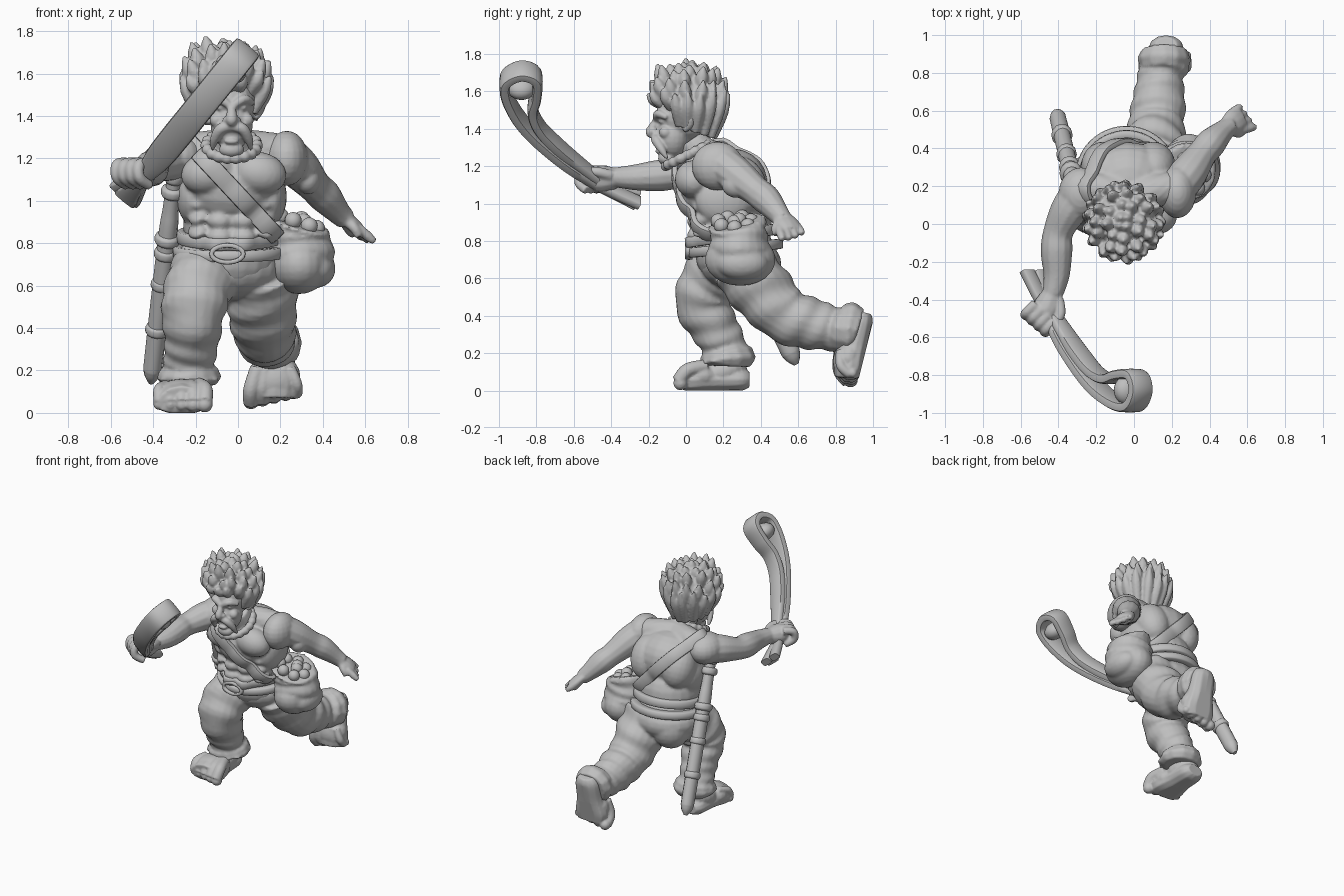
import bpy, bmesh, math, random
from math import sin, cos, tau, copysign, radians
from mathutils import Vector, Matrix, Euler
from mathutils.bvhtree import BVHTree

random.seed(4)
if bpy.data.objects.get("Cube"):
    bpy.data.objects.remove(bpy.data.objects["Cube"])
clay = bpy.data.materials.new("clay_grey")
clay.use_nodes = True
clay.diffuse_color = (.52, .52, .52, 1)
clay.node_tree.nodes["Principled BSDF"].inputs["Base Color"].default_value = clay.diffuse_color

def spline(points, steps=6, closed=False):
    """Catmull-Rom samples through points of any dimension."""
    p, out = [Vector(q) for q in points], []
    n = len(p)
    for i in range(n if closed else n - 1):
        a, b, c, d = (p[(i + k) % n if closed else min(max(i + k, 0), n - 1)] for k in (-1, 0, 1, 2))
        for t in (k / steps for k in range(steps)):
            out.append(b + (c - a) * (t / 2) + (a * 2 - b * 5 + c * 4 - d) * (t * t / 2)
                       + (b * 3 - a - c * 3 + d) * (t ** 3 / 2))
    return out if closed else out + [p[-1]]

def skin(bm, rings, closed=False):
    """Bridge rings of points with quads and cap open ends."""
    rows = [[bm.verts.new(v) for v in ring] for ring in rings]
    for r in range(len(rows) if closed else len(rows) - 1):
        a, b = rows[r], rows[(r + 1) % len(rows)]
        for i in range(len(a)):
            j = (i + 1) % len(a)
            bm.faces.new((a[i], a[j], b[j], b[i]))
    if not closed:
        bm.faces.new(rows[0][::-1])
        bm.faces.new(rows[-1])

def tube(bm, points, flat=1, folds=0, ref=(1, 0, 0), sides=12):
    """Round limb; each point is x, y, z, radius."""
    path, rings = spline(points), []
    for i, q in enumerate(path):
        tangent = (path[min(i + 1, len(path) - 1)] - path[max(i - 1, 0)]).to_3d().normalized()
        s = tangent.cross(Vector(ref)).normalized()
        u, ring = s.cross(tangent), []
        for a in (tau * k / sides for k in range(sides)):
            r = q[3] * (1 + folds * sin(i * 1.3 + 2 * sin(a + i / 9)) + folds * sin(3 * a + i / 2) / 2)
            ring.append(q.to_3d() + (s * cos(a) * flat + u * sin(a)) * r)
        rings.append(ring)
    skin(bm, rings)

def blob(bm, centre, size, rot=(0, 0, 0)):
    size = (size,) * 3 if isinstance(size, float) else size
    place = Matrix.LocRotScale(Vector(centre), Euler(rot), Vector(size))
    bmesh.ops.create_uvsphere(bm, u_segments=20, v_segments=12, radius=1, matrix=place)

def band(bm, points, side, widths, thick, closed=False):
    """Flat rounded strap along points; side is its width direction."""
    rings, n = [], len(points)
    for i, p in enumerate(points):
        after, before = points[(i + 1) % n if closed else min(i + 1, n - 1)], points[i - 1 if closed else max(i - 1, 0)]
        out, ring = (after - before).cross(side).normalized(), []
        for c, s in ((cos(tau * k / 12), sin(tau * k / 12)) for k in range(12)):
            ring.append(p + side * copysign(abs(c) ** .4, c) * widths[i] / 2 + out * copysign(abs(s) ** .5, s) * thick / 2)
        rings.append(ring)
    skin(bm, rings, closed)

def finish(name, bm, voxel=0, smooth=2):
    """Make the object; with a voxel size its pieces are fused into one skin."""
    bmesh.ops.recalc_face_normals(bm, faces=bm.faces)
    mesh = bpy.data.meshes.new(name)
    bm.to_mesh(mesh)
    bm.clear()
    mesh.materials.append(clay)
    mesh.shade_smooth()
    obj = bpy.data.objects.new(name, mesh)
    bpy.context.collection.objects.link(obj)
    if voxel:
        fuse, soften = obj.modifiers.new("fuse", "REMESH"), obj.modifiers.new("soften", "SMOOTH")
        fuse.mode, fuse.voxel_size, fuse.use_smooth_shade = "VOXEL", voxel, True
        soften.factor, soften.iterations = .5, smooth
    else:
        mesh.set_sharp_from_angle(angle=radians(50))
    return obj

def wrap(name, body, centre, normal, width, thick):
    """Closed strap that hugs the body in a tilted plane."""
    bpy.context.view_layer.update()
    tree = BVHTree.FromObject(body, bpy.context.evaluated_depsgraph_get())
    n, c, points = Vector(normal).normalized(), Vector(centre), []
    u = n.cross(Vector((0, 1, 0))).normalized()
    for a in (tau * k / 24 for k in range(24)):
        d = u * cos(a) + n.cross(u) * sin(a)
        points.append(tree.ray_cast(c + d * 2, -d)[0] + d * thick * .3)
    points = spline(points, 3, True)
    band(bm, points, n, [width] * len(points), thick, True)
    finish(name, bm)

# Torso with chest, belly and back muscles
bm = bmesh.new()
blob(bm, (-.03, .2, 1.09), (.25, .24, .2), (.4, 0, 0))
blob(bm, (-.04, .25, .88), (.22, .21, .2))
blob(bm, (-.04, .27, .72), (.23, .22, .17))
tube(bm, [(-.02, .14, 1.18, .12), (-.03, .03, 1.34, .08)])
for s in (-1, 1):
    blob(bm, (-.02 + s * .12, .04, 1.13), (.13, .1, .1), (.2, s * .2, 0))
    blob(bm, (-.03 + s * .13, .31, 1.1), (.12, .12, .16), (.4, 0, 0))
    blob(bm, (-.03 + s * .19, .2, 1.02), (.07, .15, .13))
    tube(bm, [(-.02, .14, 1.26, .08), (-.02 + s * .14, .18, 1.24, .09), (-.02 + s * .24, .19, 1.22, .09)])
    for k in range(3):
        blob(bm, (-.03 + s * .055, .055, .83 + k * .075), (.06, .05, .04))
        blob(bm, (-.03 + s * .16, .1, .86 + k * .07), (.05, .07, .03), (.4, s * .5, 0))
torso = finish("torso", bm, .012)

# Trousers: one seat and two creased legs with cuffs
blob(bm, (-.04, .29, .68), (.25, .22, .15))
for s in (-1, 1):
    blob(bm, (-.03 + s * .09, .35, .64), (.14, .14, .15))
tube(bm, [(-.14, .24, .7, .16), (-.19, .13, .59, .16), (-.21, .09, .47, .15), (-.22, .15, .34, .13),
          (-.23, .2, .24, .12), (-.23, .21, .17, .12)], folds=.045, sides=20)
tube(bm, [(-.23, .2, .24, .1), (-.23, .21, .2, .14), (-.23, .22, .16, .15), (-.23, .22, .13, .12)], folds=.03)
tube(bm, [(.1, .3, .68, .17), (.11, .4, .54, .17), (.12, .52, .41, .15), (.13, .66, .36, .14),
          (.14, .78, .33, .12), (.15, .86, .32, .11)], folds=.045, sides=20)
tube(bm, [(.15, .79, .34, .1), (.16, .83, .33, .13), (.16, .88, .33, .14), (.16, .92, .32, .12)], folds=.03)
finish("trousers", bm, .012)

# Bare feet, modelled toes forward on a flat sole, then placed
for name, place, tilt, side in (("right_foot", (-.265, .14, 0), 0, -1), ("left_foot", (.17, .96, .21), radians(76), 1)):
    tube(bm, [(0, .2, .06, .06), (0, .15, .06, .09), (0, .02, .06, .1), (0, -.09, .06, .125), (0, -.16, .05, .11)], flat=.7)
    blob(bm, (0, .05, .1), (.1, .14, .08), (.3, 0, 0))
    blob(bm, (0, -.06, .08), (.125, .11, .08))
    for k in range(5):
        x, r = side * (k - 2) * .054, .038 - k * .003
        tube(bm, [(x * .7, -.03, .13, r), (x, -.13 + k * .006, .11, r), (x, -.18 + k * .01, .05, r)])
        blob(bm, (x, -.17 + k * .01, .04), r)
    for v in bm.verts:
        v.co.z = max(v.co.z, 0)
    finish(name, bm, .008, 1).matrix_world = Matrix.LocRotScale(Vector(place), Euler((tilt, 0, 0)), None)

# Left arm swung back with an open hand
blob(bm, (.23, .17, 1.2), (.1, .14, .13))
tube(bm, [(.22, .18, 1.22, .1), (.29, .27, 1.15, .1), (.36, .37, 1.07, .08), (.41, .43, 1.02, .08),
          (.47, .49, .95, .06), (.51, .52, .91, .05)])
blob(bm, (.33, .27, 1.1), (.06, .08, .07))
across = Vector((-.5, .7, .2))
tube(bm, [(.48, .5, .94, .05), (.53, .54, .89, .07), (.56, .56, .85, .07)], flat=.55, ref=across)
for k in (-1.5, -.5, .5, 1.5):
    a, b = Vector((.54, .54, .88)) + across * k * .04, Vector((.605, .57, .81 + abs(k) * .008)) + across * k * .052
    tube(bm, [(*a, .024), (*a.lerp(b, .6), .023), (*b, .016)])
tube(bm, [(.51, .5, .91, .028), (.55, .48, .87, .024), (.57, .48, .83, .018)])
finish("left_arm", bm, .009)

# Right arm reaching forward with a closed fist
blob(bm, (-.28, .16, 1.21), (.12, .14, .11))
tube(bm, [(-.25, .19, 1.21, .11), (-.34, .08, 1.19, .1), (-.4, -.04, 1.16, .08), (-.41, -.14, 1.15, .085),
          (-.41, -.27, 1.14, .07), (-.43, -.37, 1.14, .055)])
tube(bm, [(-.43, -.36, 1.14, .05), (-.46, -.44, 1.13, .075), (-.48, -.5, 1.13, .065)])
for k in range(4):
    x, y = -.54 + k * .035, -.44 - k * .03
    tube(bm, [(x + .02, y + .02, 1.18, .026), (x - .03, y - .03, 1.17, .027), (x - .03, y - .04, 1.11, .027),
              (x + .02, y, 1.07, .024)])
tube(bm, [(-.4, -.4, 1.15, .03), (-.39, -.48, 1.17, .027), (-.43, -.54, 1.17, .02)])
finish("right_arm", bm, .009)

# Sling: folded band looping round a stone, with trailing ends
across = Vector((.78, 0, -.63))

def sling_at(s, y, w=0):
    return Vector((-.4 + .63 * s, y, 1.17 + .78 * s)) + across * w

loop = spline([(-.2, -.27, .12), (-.09, -.46, .08), (.04, -.61, .13), (.17, -.74, .14), (.3, -.85, .14), (.42, -.92, .14),
               (.55, -.965, .14), (.64, -.96, .14), (.69, -.88, .14), (.65, -.8, .14), (.53, -.8, .13),
               (.42, -.82, .12), (.3, -.78, .12), (.17, -.68, .12), (.04, -.56, .1), (-.09, -.43, .07)])
band(bm, [sling_at(s, y) for s, y, width in loop], across, [q.z for q in loop], .055)
for w in (-.06, .03):
    band(bm, [sling_at(-.09, -.46), sling_at(-.14, -.36, w / 2), sling_at(-.19, -.25, w)], across, [.08] * 3, .05)
finish("sling", bm)
blob(bm, sling_at(.58, -.88), (.08, .08, .06), (0, .7, 0))
finish("sling_stone", bm)

# Head, face and drooping moustache
fx = -.03
blob(bm, (fx, -.01, 1.48), (.12, .15, .15))
blob(bm, (fx, -.07, 1.36), (.1, .09, .12))
blob(bm, (fx, -.1, 1.24), (.06, .05, .04))
tube(bm, [(fx, -.14, 1.47, .018), (fx, -.17, 1.42, .023), (fx, -.19, 1.38, .027), (fx, -.16, 1.37, .02)])
blob(bm, (fx, -.14, 1.28), (.035, .025, .016))
for s in (-1, 1):
    tube(bm, [(fx + s * .01, -.16, 1.45, .018), (fx + s * .06, -.15, 1.48, .022), (fx + s * .1, -.1, 1.46, .015)])
    blob(bm, (fx + s * .05, -.13, 1.44), (.024, .016, .014))
    blob(bm, (fx + s * .07, -.11, 1.38), .034)
    blob(bm, (fx + s * .025, -.17, 1.38), .018)
    tube(bm, [(fx, -.16, 1.35, .022), (fx + s * .05, -.16, 1.34, .027), (fx + s * .08, -.13, 1.29, .022),
              (fx + s * .09, -.1, 1.24, .008)])
    tube(bm, [(fx + s * .11, -.01, 1.39, .014), (fx + s * .13, .02, 1.42, .02), (fx + s * .14, .02, 1.46, .022),
              (fx + s * .12, -.02, 1.47, .014)])
finish("head", bm, .0075)

# Hair: pointed locks in rings, swept up from the hairline
crown = Vector((-.055, .01, 0))
blob(bm, crown + Vector((0, .01, 1.57)), (.16, .17, .14))
for n, low, height, reach, top in ((17, .13, 1.4, .22, 1.6), (15, .14, 1.5, .205, 1.67), (12, .12, 1.58, .165, 1.73),
                                   (8, .07, 1.63, .1, 1.76), (4, .02, 1.65, .03, 1.77)):
    for k in range(n):
        a = tau * (k + random.uniform(-.2, .2)) / n + n
        d, up = Vector((cos(a), sin(a), 0)), Vector((0, 0, 1))
        hairline = (-.05 * d.y if n > 14 else 0) + (.07 if n == 17 and d.y < -.5 else 0)
        base, tip = crown + d * low + up * (height + hairline), crown + d * reach + up * (top + random.uniform(-.02, .02))
        tube(bm, [(*base, .026), (*base.lerp(tip, .6), .036), (*tip, .007)], ref=d.cross(up), sides=8)
finish("hair", bm, .009, 1)

# Beaded neck ring
for a in (tau * k / 18 for k in range(18)):
    blob(bm, (fx + .12 * cos(a), .01 + .12 * sin(a), 1.26 + .06 * sin(a)), .029)
finish("neck_ring", bm, .01, 1)

# Shoulder strap, sash, belt and buckle
wrap("shoulder_strap", torso, (-.04, .2, 1.07), (.73, 0, .68), .085, .035)
wrap("sash", torso, (-.04, .26, .83), (0, -.15, 1), .06, .05)
wrap("belt", torso, (-.04, .26, .76), (0, -.1, 1), .055, .06)
ring = [Vector((-.05 + .075 * cos(tau * k / 20), .015, .75 + .04 * sin(tau * k / 20))) for k in range(20)]
band(bm, ring, Vector((0, 1, 0)), [.04] * 20, .022, True)
finish("buckle", bm)

# Bag of stones on the left hip
blob(bm, (.29, .29, .7), (.14, .19, .14))
blob(bm, (.37, .3, .68), (.09, .14, .09))
tube(bm, [(.3, .3, .64, .13), (.29, .29, .76, .16), (.27, .28, .85, .15), (.28, .27, .9, .155)], folds=.05, sides=20)
finish("bag", bm, .012)
for k in range(9):
    a, r = tau * k / 7, .09 if k < 7 else .03
    blob(bm, (.28 + r * cos(a), .26 + r * sin(a), (.9 if k < 7 else .93) - .03 * cos(a)), .04)
finish("bag_stones", bm)

# Sheathed blade with collars on the right hip
def along(t, r):
    return (*Vector((-.3, .13, 1.11)).lerp(Vector((-.41, .59, .14)), t), r)

tube(bm, [along(0, .035), along(.15, .038), along(.3, .045), along(.85, .045), along(.95, .04), along(1, .012)], flat=1.15)
for t, r in ((0, .045), (.07, .055), (.3, .06), (.37, .055), (.52, .053), (.74, .055)):
    tube(bm, [along(t + k * .012, r * (1 if abs(k) < 2 else .8)) for k in (-2, -1, 1, 2)], flat=1.1)
finish("sheathed_blade", bm)
bm.free()
